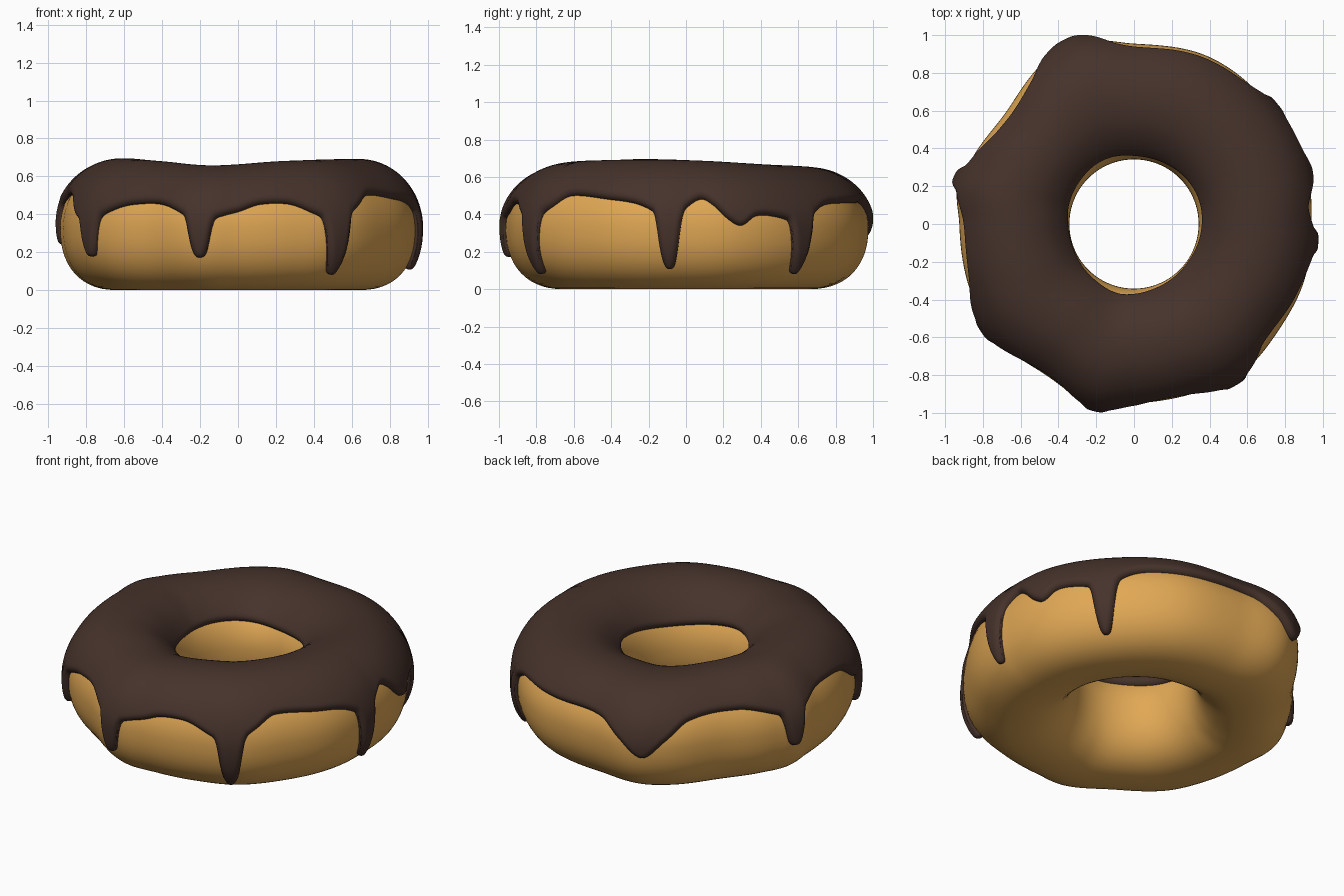
import bpy, bmesh
from math import pi, sin, cos, asin, exp, radians, sqrt
from mathutils import Vector
from mathutils.kdtree import KDTree

if "Cube" in bpy.data.objects:
    bpy.data.objects.remove(bpy.data.objects["Cube"])

# Irregular ring: (degrees, value) keys counter-clockwise from +x
RADIUS = [(0, .94), (16, .955), (42, .955), (66, .97), (90, .955), (107, 1.01), (118, .985),
          (139, .9), (158, .925), (168, .955), (180, .925), (201, .935), (217, .955), (239, .925),
          (258, .978), (270, .95), (288, .95), (304, .975), (324, .95), (340, .95), (354, .945)]
TOP = [(0, .69), (45, .665), (105, .652), (140, .665), (180, .69), (205, .695),
       (230, .68), (258, .658), (290, .68), (320, .69)]
# Lower rim of the icing, without the narrow runs
RIM = [(5, .49), (9, .45), (14, .37), (18, .34), (23, .39), (31, .4), (48, .45), (75, .46),
       (95, .45), (103, .37), (111, .275), (118, .37), (126, .47), (145, .49), (158, .46),
       (173, .48), (184, .5), (198, .48), (208, .4), (224, .43), (232, .45), (242, .455),
       (252, .43), (264, .41), (270, .415), (277, .45), (286, .455), (295, .43),
       (311, .46), (318, .5), (336, .475), (347, .46), (358, .47)]
# Runs of icing: angle, bottom z, half width
DRIPS = [(40, .09, .062), (165, .24, .06), (215.5, .18, .065), (258, .175, .06),
         (302.5, .09, .064), (354.5, .115, .06)]
INNER, MID, THICK, P = .342, .33, .036, .87


def ring(keys, a):
    """Smooth periodic interpolation of keys at angle a (degrees)."""
    n = len(keys)

    def key(i):
        return keys[i % n][0] + 360 * (i // n), keys[i % n][1]

    if a < keys[0][0]:
        a += 360
    i = max(k for k in range(n) if keys[k][0] <= a)
    (x0, y0), (x1, y1), (x2, y2), (x3, y3) = (key(i + k) for k in (-1, 0, 1, 2))
    h = x2 - x1
    t = (a - x1) / h
    m1, m2 = (y2 - y0) / (x2 - x0) * h, (y3 - y1) / (x3 - x1) * h
    return ((2*t**3 - 3*t*t + 1) * y1 + (t**3 - 2*t*t + t) * m1
            + (3*t*t - 2*t**3) * y2 + (t**3 - t*t) * m2)


def section(a):
    """Outer radius and upper half height of the dough at angle a."""
    return ring(RADIUS, a), ring(TOP, a) - THICK - MID


def surface(a, sec, phi, off=0):
    """Point on the dough: phi 0 = outside, 90 = top, 180 = hole side."""
    outer, high = sec
    c, s = cos(phi), sin(phi)
    half, mid = (outer - INNER) / 2, (outer + INNER) / 2
    if s >= 0:
        r, z = half * c, high * s
    else:
        k = abs(c) ** P if c > 0 else -abs(c) ** P
        r, z = half * k, -MID * abs(s) ** P
    r += mid + off * c
    return Vector((r * cos(radians(a)), r * sin(radians(a)), MID + z + off * s))


def rim_phi(a, sec):
    """Section angle at which the icing stops on the outside."""
    z = ring(RIM, a)
    for at, low, wide in DRIPS:
        u = abs((a - at + 180) % 360 - 180) * .0166 / wide
        z -= (z - low) * (.78 * exp(-u**4) + .22 * exp(-(u / 2)**2))
    if z >= MID:
        return asin((z - MID) / sec[1])
    return -asin(((MID - z) / MID) ** (1 / P))


def grid_object(name, rows, closed, color):
    """Mesh from a closed loop of point rows."""
    bm = bmesh.new()
    vs = [[bm.verts.new(p) for p in row] for row in rows]
    n, m = len(vs), len(vs[0])
    for i in range(n):
        a, b = vs[i], vs[(i + 1) % n]
        for j in range(m if closed else m - 1):
            k = (j + 1) % m
            bm.faces.new((a[j], b[j], b[k], a[k]))
    bmesh.ops.recalc_face_normals(bm, faces=bm.faces)
    top = max(bm.faces, key=lambda f: f.calc_center_median().z)
    if top.normal.z < 0:
        bmesh.ops.reverse_faces(bm, faces=bm.faces)
    for f in bm.faces:
        f.smooth = True
    me = bpy.data.meshes.new(name)
    bm.to_mesh(me)
    bm.free()
    mat = bpy.data.materials.new(name)
    mat.diffuse_color = (*color, 1)
    mat.use_nodes = True
    mat.node_tree.nodes["Principled BSDF"].inputs["Base Color"].default_value = mat.diffuse_color
    me.materials.append(mat)
    ob = bpy.data.objects.new(name, me)
    bpy.context.collection.objects.link(ob)
    return ob


# Dough ring
rows = []
for i in range(180):
    sec = section(i * 2)
    rows.append([surface(i * 2, sec, 2 * pi * j / 56) for j in range(56)])
grid_object("dough", rows, True, (.75, .39, .09))

# Icing edges, sampled densely so thickness can fade towards them
N, M, FINE = 720, 48, 5


def hole_phi(a, sec):
    z = .475 + .012 * sin(radians(3 * a + 40))
    return pi - asin((z - MID) / sec[1])


tree = KDTree(N * FINE * 2)
for i in range(N * FINE):
    a = i * 360 / (N * FINE)
    sec = section(a)
    tree.insert(surface(a, sec, rim_phi(a, sec)), 2 * i)
    tree.insert(surface(a, sec, hole_phi(a, sec)), 2 * i + 1)
tree.balance()

# Icing shell with rounded lip
rows = []
for i in range(N):
    a = i * 360 / N
    sec = section(a)
    lo, hi = rim_phi(a, sec), hole_phi(a, sec)
    row = [surface(a, sec, lo, -.012)]
    for j in range(M + 1):
        phi = lo + (hi - lo) * (1 - cos(pi * j / M)) / 2
        d = min(tree.find(surface(a, sec, phi))[2] / .034, 1)
        row.append(surface(a, sec, phi, THICK * sqrt(1 - (1 - d)**2)))
    row.append(surface(a, sec, hi, -.012))
    rows.append(row)
grid_object("icing", rows, False, (.061, .032, .024))
